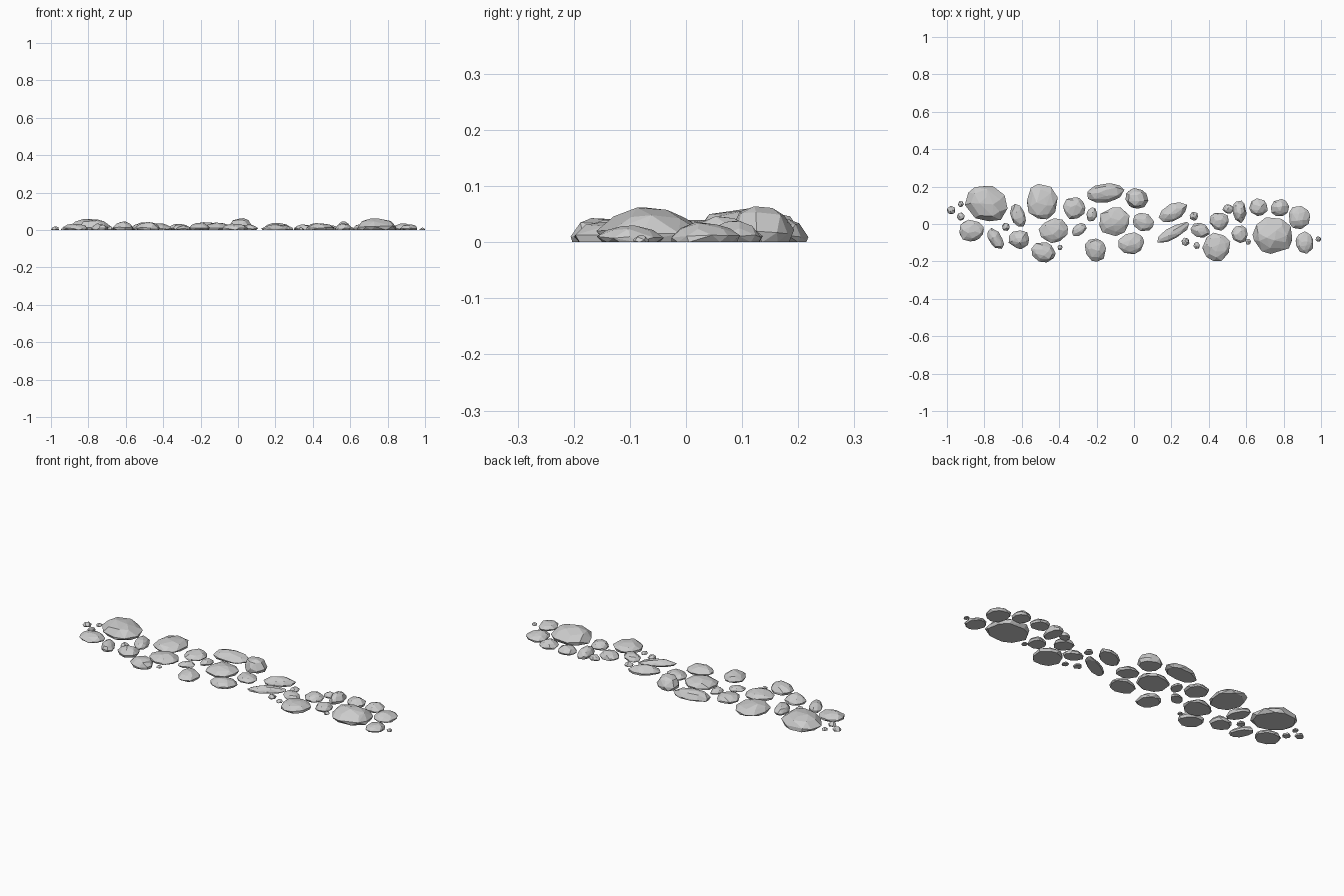
import bpy, bmesh, random
from math import sin, cos, tau, radians
from mathutils import Matrix

random.seed(7)

# Each stone: x, y, half width, half depth, turn in degrees, height
left_stones = [
    (-.79, .11, .112, .098, -30, .06), (-.868, -.035, .065, .058, 0, .034),
    (-.74, -.08, .033, .062, 30, .035), (-.62, .045, .037, .064, 20, .036),
    (-.615, -.085, .055, .05, 0, .046), (-.49, .12, .082, .095, 0, .04),
    (-.43, -.035, .077, .064, 10, .036), (-.485, -.15, .066, .055, -15, .043),
    (-.32, .085, .06, .058, 0, .033), (-.295, -.03, .043, .028, 35, .024),
    (-.225, .05, .029, .038, -15, .026), (-.205, -.138, .055, .062, 20, .04),
]
middle_stones = [
    (-.15, .165, .1, .05, 8, .042), (-.105, .012, .08, .077, 0, .04),
    (.015, .135, .062, .052, -15, .064), (.05, .01, .057, .05, -25, .03),
    (-.015, -.105, .07, .057, 10, .034), (.21, .065, .083, .045, 30, .038),
    (.208, -.046, .098, .032, 30, .03), (.355, -.035, .053, .039, -20, .03),
    (.455, .012, .051, .048, 0, .034), (.44, -.122, .075, .076, 0, .037),
]
right_stones = [
    (.505, .08, .032, .025, 0, .026), (.565, .065, .037, .06, 0, .046),
    (.565, -.055, .043, .047, 0, .034), (.665, .09, .05, .047, 0, .036),
    (.78, .085, .05, .045, 20, .038), (.74, -.062, .106, .098, 0, .062),
    (.885, .035, .057, .061, 0, .036), (.912, -.1, .047, .06, 8, .03),
]
# Each pebble: x, y, radius
pebbles = [
    (-.978, .075, .021), (-.926, .107, .016), (-.926, .04, .021),
    (-.685, -.015, .021), (-.395, -.125, .013), (.32, .042, .022),
    (.275, -.095, .021), (.335, -.115, .017), (.61, -.095, .015),
    (.985, -.08, .014),
]


def make_stone(name, x, y, rx, ry, turn, h, sides):
    """Flat-bottomed faceted stone: hull of jittered rings, fitted to size."""
    bm = bmesh.new()
    for radius, z, n in ((.92, 0, sides), (1, .32, sides), (.72, .78, sides - 2), (.32, 1, 3)):
        start = random.uniform(0, tau)
        for i in range(n):
            a = start + tau * (i + random.uniform(-.22, .22)) / n
            r = radius * random.uniform(.92, 1.06)
            zz = z + (random.uniform(-.1, .06) if z else 0)
            bm.verts.new((r * cos(a), r * sin(a), zz))
    hull = bmesh.ops.convex_hull(bm, input=bm.verts)
    bmesh.ops.delete(bm, geom=[v for v in bm.verts if not v.link_faces], context='VERTS')
    # Fit to the wanted footprint and height
    for axis, half in ((0, rx), (1, ry)):
        vals = [v.co[axis] for v in bm.verts]
        mid, span = (max(vals) + min(vals)) / 2, (max(vals) - min(vals)) / 2
        for v in bm.verts:
            v.co[axis] = (v.co[axis] - mid) / span * half
    top = max(v.co.z for v in bm.verts)
    for v in bm.verts:
        v.co.z *= h / top
    # Merge near-coplanar triangles into broad facets
    bmesh.ops.dissolve_limit(bm, angle_limit=radians(7), verts=bm.verts, edges=bm.edges)
    bm.transform(Matrix.Translation((x, y, 0)) @ Matrix.Rotation(radians(turn), 4, 'Z'))
    bmesh.ops.recalc_face_normals(bm, faces=bm.faces)
    mesh = bpy.data.meshes.new(name)
    bm.to_mesh(mesh)
    bm.free()
    bpy.context.collection.objects.link(bpy.data.objects.new(name, mesh))


# Larger stones of the path
for i, s in enumerate(left_stones + middle_stones + right_stones):
    make_stone(f"stone_{i + 1}", *s, 9)

# Small pebbles between them
for i, (x, y, r) in enumerate(pebbles):
    make_stone(f"pebble_{i + 1}", x, y, r, r * 1.05, 0, r * .9, 6)
